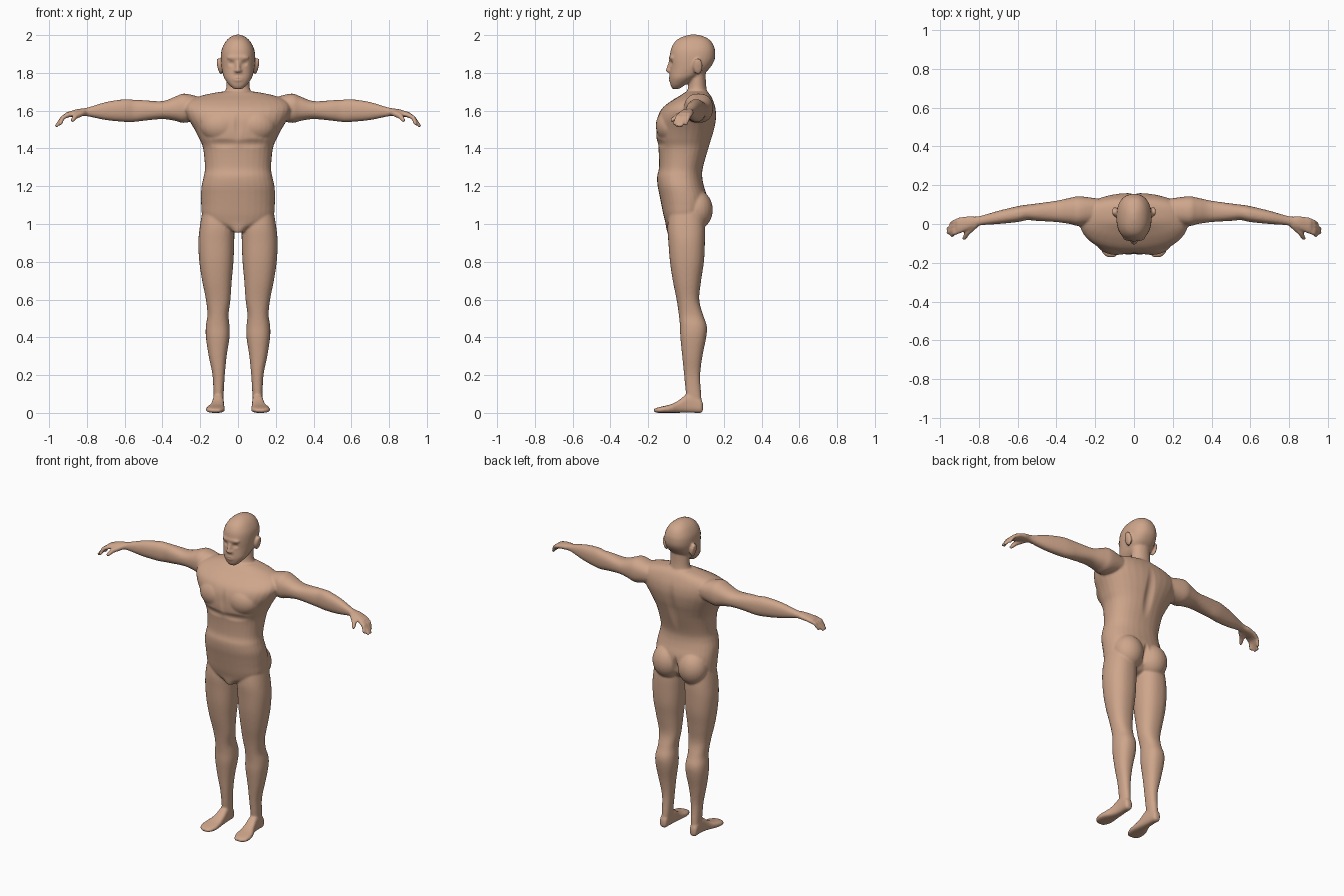
import bpy, bmesh
from math import sin, cos, pi, copysign
from mathutils import Vector, Matrix

cube = bpy.data.objects.get("Cube")
if cube:
    bpy.data.objects.remove(cube)

U = 0.01          # tables are in hundredths of a unit
SIDES, STEPS = 32, 4
bm = bmesh.new()


def catmull(p, q, r, s, t):
    return [0.5 * (2 * b + (c - a) * t + (2 * a - 5 * b + 4 * c - d) * t * t
            + (3 * b - a - 3 * c + d) * t ** 3) for a, b, c, d in zip(p, q, r, s)]


def loft(axis, rows, power=2.3):
    """Closed skin over rings: (position, a_min, a_max, b_min, b_max)."""
    path = []
    for i in range(len(rows) - 1):
        p, s = rows[max(i - 1, 0)], rows[min(i + 2, len(rows) - 1)]
        path += [catmull(p, rows[i], rows[i + 1], s, k / STEPS) for k in range(STEPS)]
    path.append(rows[-1])
    rings = []
    for t, a0, a1, b0, b1 in path:
        ring = []
        for k in range(SIDES):
            c, s = cos(2 * pi * k / SIDES), sin(2 * pi * k / SIDES)
            a = (a0 + a1) / 2 + (a1 - a0) / 2 * copysign(abs(c) ** (2 / power), c)
            b = (b0 + b1) / 2 + (b1 - b0) / 2 * copysign(abs(s) ** (2 / power), s)
            co = {"x": (t, a, b), "y": (a, t, b), "z": (a, b, t)}[axis]
            ring.append(bm.verts.new(Vector(co) * U))
        rings.append(ring)
    for lo, hi in zip(rings, rings[1:]):
        for k in range(SIDES):
            n = (k + 1) % SIDES
            bm.faces.new((lo[k], lo[n], hi[n], hi[k]))
    bm.faces.new(rings[0])
    bm.faces.new(rings[-1])


def ball(center, radii, tilt=0):
    m = (Matrix.Translation(Vector(center) * U) @ Matrix.Rotation(tilt, 4, "Y")
         @ Matrix.Diagonal((*(Vector(radii) * U), 1)))
    bmesh.ops.create_uvsphere(bm, u_segments=24, v_segments=16, radius=1, matrix=m)


def tube(points, radii):
    """Rounded chain of balls and cones."""
    for p, r in zip(points, radii):
        ball(p, (r, r, r))
    for p, q, r, s in zip(points, points[1:], radii, radii[1:]):
        a, b = Vector(p) * U, Vector(q) * U
        turn = (b - a).to_track_quat("Z", "Y").to_matrix().to_4x4()
        bmesh.ops.create_cone(bm, cap_ends=True, segments=16, radius1=r * U, radius2=s * U,
                              depth=(b - a).length, matrix=Matrix.Translation((a + b) / 2) @ turn)


# Leg
loft("z", [(4, 8, 13, 1, 8.5), (10, 7.6, 13, 0, 8), (20, 7, 13.5, -1, 7.5),
           (30, 6, 15.5, -2, 8.7), (40, 4.5, 17, -3, 10.7), (46, 4.5, 17, -3.2, 11),
           (52, 5, 16.2, -3.8, 9), (60, 4, 17, -5, 7), (70, 3.3, 19, -7, 8),
           (80, 2.4, 20.5, -8.5, 9.5), (90, 2, 21, -9.3, 10), (98, 2, 20.3, -9.8, 10),
           (106, 3, 19, -9, 9)])

# Foot
loft("y", [(9, 9.3, 12, 1.5, 4.5), (8, 8.3, 13, 0, 7), (4, 7.8, 13.2, 0, 10),
           (0, 7.5, 13.5, 0, 9.5), (-4, 7.3, 14.5, 0, 6.5), (-8, 7, 16.3, 0, 4.5),
           (-12, 7, 17, 0, 3.5), (-15, 8, 16.3, 0, 2.8), (-17, 9.5, 14, 0.4, 2)], 2.8)

# Arm and palm
loft("x", [(18, 1, 13, 156, 166.5), (28, -1, 14.3, 153.5, 169), (33, 0, 13.5, 154.5, 167.5),
           (40, 1, 12, 155.5, 165), (50, 1.6, 10.6, 154.6, 165.5), (55, 2, 10, 154, 165.7),
           (60, 1, 9.2, 154, 166), (70, 0, 6.8, 155, 164.5), (80, -0.8, 4, 157, 161.5),
           (85, -2.8, 4, 157, 160.8), (89, -4.2, 3.6, 156.5, 159.6),
           (91.5, -4, 3, 156.3, 158.8)])

# Fingers and thumb
for y0, y1, tip, drop in ((-3.3, -6, 94, 153), (-1.3, -4.5, 96, 152),
                          (0.6, -2.4, 96, 152), (2.4, 0, 94.5, 153)):
    tube([(89, y0, 158), (92.7, (y0 + y1) / 2, 156.4), (tip, y1, drop)], [1.2, 1.15, 0.95])
tube([(82, -0.5, 159), (86, -4.5, 157), (87.5, -7.3, 155)], [1.8, 1.5, 1.1])

# Buttock, chest muscle, ear, nostril
ball((9, 5.5, 107.5), (9.3, 8.7, 10.5))
ball((9, -8.5, 152), (11, 7.5, 9))
ball((9.8, 6.3, 183.5), (1.2, 2.6, 4.5), 0.2)
ball((1, -8.8, 181), (1.1, 1.3, 1))

# Mirror the paired parts
half = bm.verts[:] + bm.edges[:] + bm.faces[:]
copy = bmesh.ops.duplicate(bm, geom=half)["geom"]
for v in copy:
    if isinstance(v, bmesh.types.BMVert):
        v.co.x = -v.co.x

# Torso
loft("z", [(z, -w, w, f, b) for z, w, f, b in (
    (95.5, 2, -10, -5), (98, 7, -10.5, 4), (101, 16, -11, 7), (105, 19, -12, 10),
    (110, 19.5, -13, 11.3), (115, 19.6, -14, 11), (120, 19.3, -15, 9.5), (125, 18.2, -15.3, 8.6),
    (130, 17.5, -14.3, 9), (140, 18.5, -14.6, 12), (145, 20.5, -15.6, 13.5),
    (150, 23, -15.8, 15), (156, 26.5, -15.2, 16), (161, 28, -12.8, 15.7),
    (165, 26, -8, 14.5), (168, 19, -3, 13), (170, 9, 0, 11.3))])

# Neck
loft("z", [(z, -w, w, f, b) for z, w, f, b in (
    (160, 12, -3, 12), (167, 9, -1.5, 12), (171, 6.5, 0.8, 11), (176, 6, 1.5, 10.5),
    (184, 6, 1.5, 10.5))], 2)

# Head
loft("z", [(z, -w, w, f, b) for z, w, f, b in (
    (171.5, 2.3, -7.2, -3.5), (173.5, 4.6, -8.2, -0.5), (177, 7.2, -8.7, 5), (180, 8.2, -8.6, 10),
    (183, 8.8, -8.4, 13), (187, 9.1, -8.6, 15.2), (191, 8.9, -8.3, 15.5), (194, 8, -7.4, 14.8),
    (197, 6.2, -5.3, 13), (199, 3.9, -2, 10), (200.2, 1.2, 2, 6))], 2.3)

# Nose, lips, brow
tube([(0, -8, 186.5), (0, -9.6, 181.3)], [0.9, 1.2])
ball((0, -7.7, 176.7), (3.2, 1.6, 1.6))
ball((0, -7.3, 188), (6, 1.8, 1.4))

# Fuse into one skin
bmesh.ops.recalc_face_normals(bm, faces=bm.faces[:])
mesh = bpy.data.meshes.new("body")
bm.to_mesh(mesh)
bm.free()
body = bpy.data.objects.new("body", mesh)
bpy.context.collection.objects.link(body)
bpy.context.view_layer.objects.active = body
body.select_set(True)
remesh = body.modifiers.new("fuse", "REMESH")
remesh.mode, remesh.voxel_size = "VOXEL", 0.0065
soften = body.modifiers.new("soften", "SMOOTH")
soften.factor, soften.iterations = 0.5, 5
for name in ("fuse", "soften"):
    bpy.ops.object.modifier_apply(modifier=name)


def press(center, radii, push):
    """Push the skin softly on both sides."""
    c = Vector(center) * U
    for v in body.data.vertices:
        d = Vector((abs(v.co.x), v.co.y, v.co.z)) - c
        k = 1 - sum((d[i] / (radii[i] * U)) ** 2 for i in range(3))
        if k > 0:
            v.co.y += push * U * k * k


press((3.6, -9, 185), (2.6, 4, 2), 1)          # eye sockets
press((0, -9.5, 176.7), (3.2, 3, 0.8), 0.4)    # mouth
press((0, 14, 106), (2.5, 8, 10), -3)          # cleft
press((0, 15, 145), (4, 8, 22), -1.3)          # spine
press((0, -15.5, 152), (2.5, 6, 9), 0.6)       # breastbone
press((8, -15, 142.5), (12, 7, 3), 0.7)        # under the chest

# Rest on the ground
low = min(v.co.z for v in body.data.vertices)
for v in body.data.vertices:
    v.co.z -= low

# Skin colour
skin = bpy.data.materials.new("skin")
skin.use_nodes = True
tone = (0.62, 0.38, 0.26, 1)
skin.diffuse_color = tone
skin.node_tree.nodes["Principled BSDF"].inputs["Base Color"].default_value = tone
body.data.materials.clear()
body.data.materials.append(skin)
bpy.ops.object.shade_smooth()
